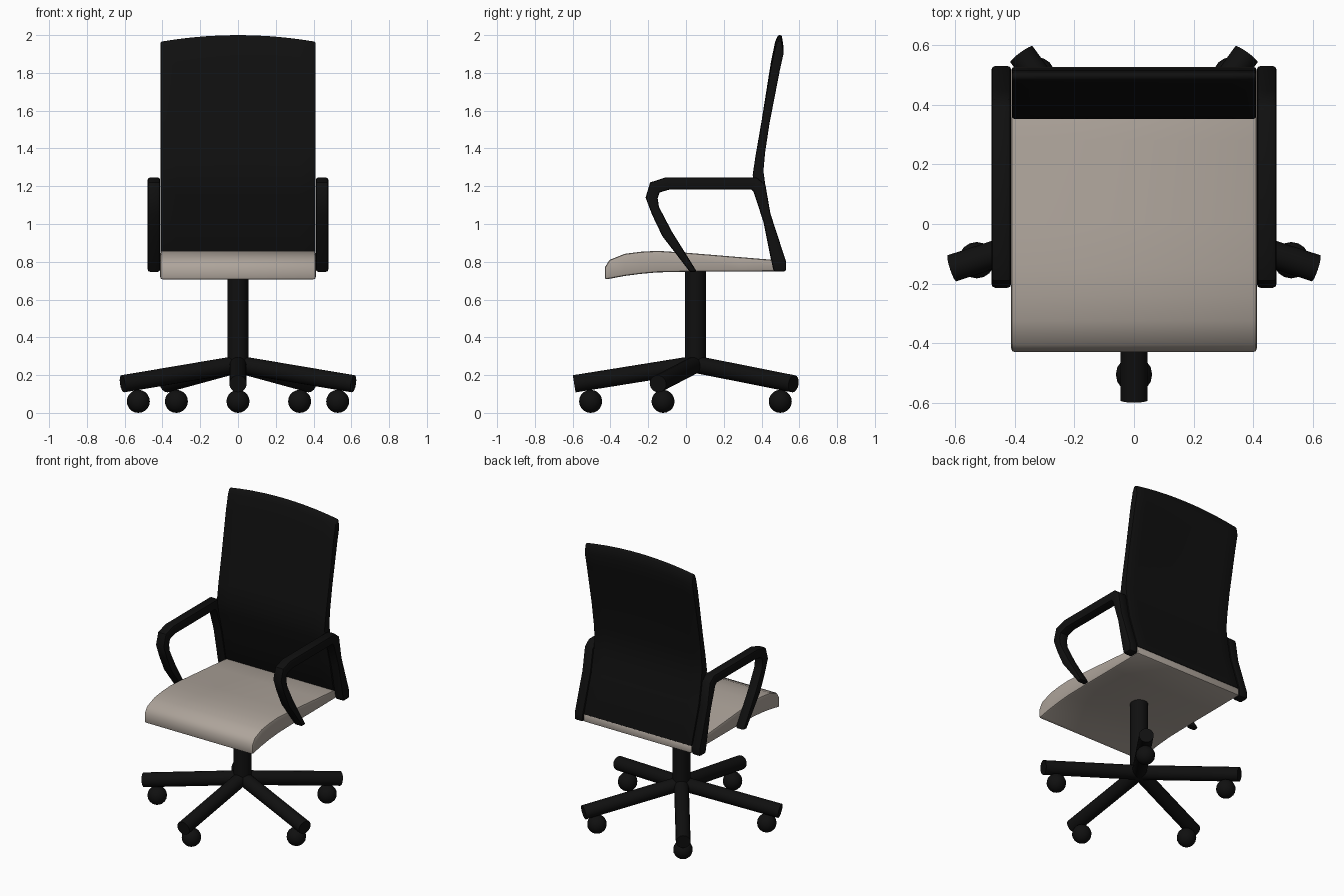
import bpy, bmesh, math
from mathutils import Vector, Matrix

if "Cube" in bpy.data.objects:
    bpy.data.objects.remove(bpy.data.objects["Cube"])


def material(name, rgb):
    m = bpy.data.materials.new(name)
    m.diffuse_color = (*rgb, 1)
    m.use_nodes = True
    m.node_tree.nodes["Principled BSDF"].inputs["Base Color"].default_value = m.diffuse_color
    return m


BLACK = material("matte black", (0.005, 0.005, 0.005))
BEIGE = material("warm grey fabric", (0.42, 0.37, 0.325))


def finish(name, bm, mat, angle=40):
    bmesh.ops.recalc_face_normals(bm, faces=bm.faces)
    mesh = bpy.data.meshes.new(name)
    bm.to_mesh(mesh)
    bm.free()
    mesh.materials.append(mat)
    ob = bpy.data.objects.new(name, mesh)
    bpy.context.collection.objects.link(ob)
    bpy.ops.object.select_all(action='DESELECT')
    ob.select_set(True)
    bpy.context.view_layer.objects.active = ob
    bpy.ops.object.shade_smooth_by_angle(angle=math.radians(angle))
    return ob


def strip(name, pairs, xs, mat, bevel, warp=None):
    """Solid band: pairs of (y, z) side-view points, spread across the x stations."""
    bm = bmesh.new()

    def vert(x, p):
        y, z = p
        return bm.verts.new((x, y, warp(x, z) if warp else z))

    rings = []
    for x in xs:
        loop = [p[0] for p in pairs] + [p[1] for p in reversed(pairs)]
        rings.append([vert(x, p) for p in loop])
    n, count = len(pairs), 2 * len(pairs)
    for r, s in zip(rings, rings[1:]):
        for j in range(count):
            k = (j + 1) % count
            bm.faces.new((r[j], r[k], s[k], s[j]))
    for r in (rings[0], rings[-1]):
        for j in range(n - 1):
            bm.faces.new((r[j], r[j + 1], r[count - 2 - j], r[count - 1 - j]))
    bmesh.ops.recalc_face_normals(bm, faces=bm.faces)
    sharp = [e for e in bm.edges if e.calc_face_angle(0) > math.radians(60)]
    bmesh.ops.bevel(bm, geom=sharp, offset=bevel, segments=2, profile=0.5,
                    affect='EDGES', clamp_overlap=True)
    return finish(name, bm, mat)


def tube(name, a, b, radius, mat, sides=16):
    a, b = Vector(a), Vector(b)
    d = b - a
    bm = bmesh.new()
    m = Matrix.Translation((a + b) / 2) @ d.to_track_quat('Z', 'Y').to_matrix().to_4x4()
    bmesh.ops.create_cone(bm, cap_ends=True, segments=sides, radius1=radius,
                          radius2=radius, depth=d.length, matrix=m)
    return finish(name, bm, mat)


# Seat cushion: (top, bottom) points from front to back
seat = [((-0.43, 0.77), (-0.43, 0.705)), ((-0.405, 0.81), (-0.405, 0.71)),
        ((-0.325, 0.842), (-0.325, 0.725)), ((-0.24, 0.853), (-0.24, 0.736)),
        ((-0.15, 0.858), (-0.15, 0.744)), ((0.0, 0.848), (0.0, 0.747)),
        ((0.28, 0.825), (0.28, 0.748)), ((0.525, 0.805), (0.528, 0.75))]
strip("seat", seat, (-0.412, 0.412), BEIGE, 0.012)

# Backrest: (front, back) points from bottom to top, with an arched top edge
back = [((0.455, 0.785), (0.527, 0.80)), ((0.41, 1.01), (0.447, 1.055)),
        ((0.37, 1.16), (0.422, 1.19)), ((0.353, 1.26), (0.41, 1.28)),
        ((0.368, 1.36), (0.419, 1.38)), ((0.40, 1.545), (0.442, 1.54)),
        ((0.45, 1.86), (0.497, 1.84)), ((0.472, 1.965), (0.517, 1.935)),
        ((0.487, 2.0), (0.507, 2.0))]


def arch(x, z):
    return z - 0.035 * (x / 0.41) ** 2 * max(0, (z - 1.4) / 0.6)


strip("backrest", back, [-0.41 + 0.82 * i / 10 for i in range(11)], BLACK, 0.008, arch)

# Armrests: looped bands, (outer, inner) points from the seat front round to the rear
arm = [((0.02, 0.747), (0.058, 0.747)), ((-0.125, 0.935), (-0.075, 0.96)),
       ((-0.18, 1.05), (-0.143, 1.09)), ((-0.214, 1.14), (-0.15, 1.135)),
       ((-0.19, 1.22), (-0.14, 1.167)), ((-0.11, 1.246), (-0.085, 1.183)),
       ((0.375, 1.246), (0.345, 1.183)), ((0.42, 1.21), (0.358, 1.17)),
       ((0.447, 1.055), (0.41, 1.01)), ((0.53, 0.80), (0.456, 0.785)),
       ((0.53, 0.748), (0.464, 0.748))]
for side, label in ((-1, "left"), (1, "right")):
    strip(label + "_armrest", arm, (side * 0.412, side * 0.478), BLACK, 0.012)

# Central column
HUB = Vector((0, 0.05, 0))
tube("column", HUB + Vector((0, 0, 0.22)), HUB + Vector((0, 0, 0.75)), 0.056, BLACK, 20)

# Five-star base with ball casters
for i in range(5):
    a = math.radians(-90 + 72 * i)
    out = Vector((math.cos(a), math.sin(a), 0))
    tube(f"base_leg_{i + 1}", HUB + Vector((0, 0, 0.257)),
         HUB + out * 0.642 + Vector((0, 0, 0.154)), 0.046, BLACK)
    bm = bmesh.new()
    bmesh.ops.create_uvsphere(
        bm, u_segments=16, v_segments=10, radius=0.061,
        matrix=Matrix.Translation(HUB + out * 0.555 + Vector((0, 0, 0.061))))
    finish(f"caster_{i + 1}", bm, BLACK, 60)
